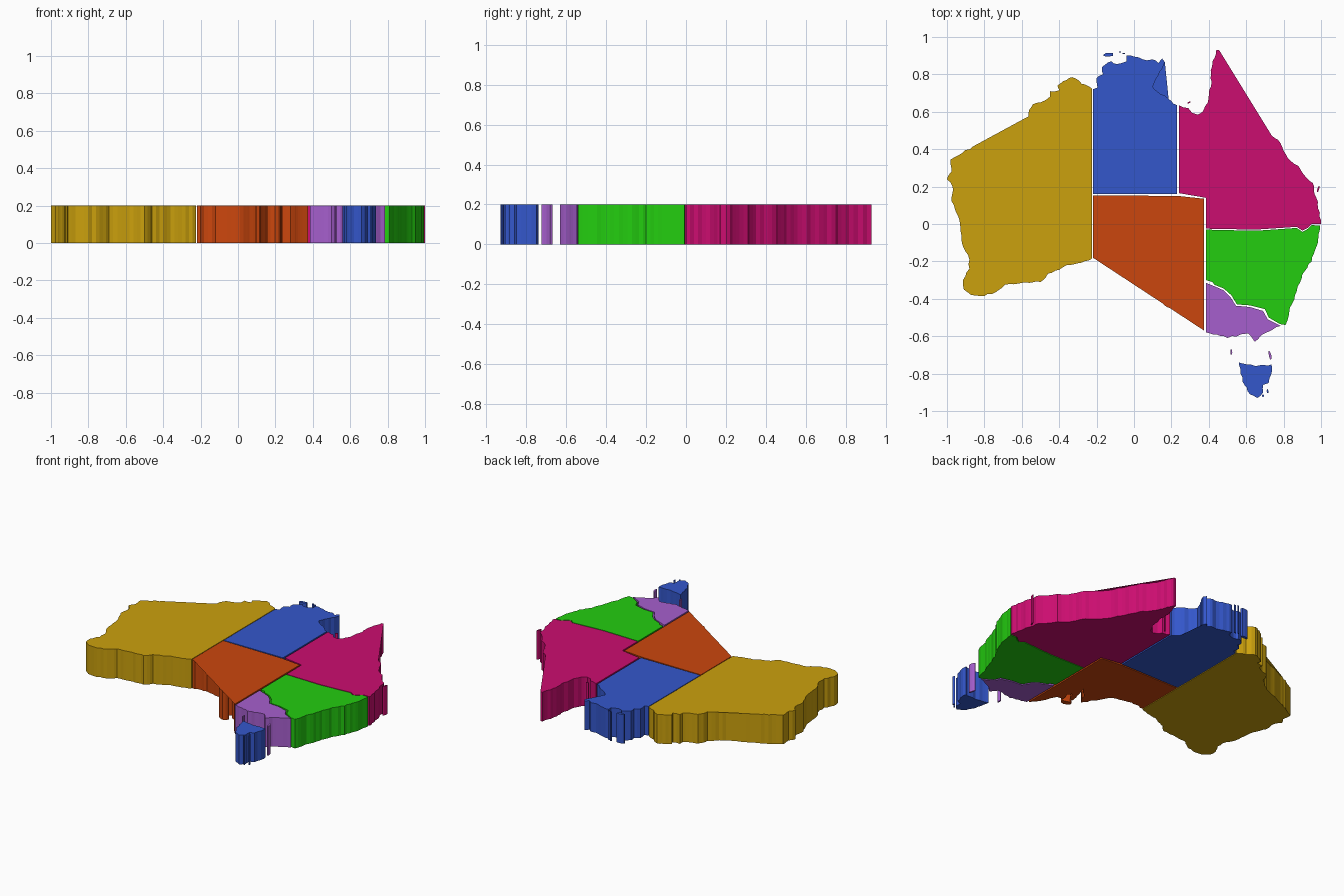
import bpy
import bmesh
import math
import random
from mathutils import Vector

random.seed(4)
HEIGHT = 0.2

cube = bpy.data.objects.get("Cube")
if cube:
    bpy.data.objects.remove(cube, do_unlink=True)


def make_material(name, red, green, blue):
    mat = bpy.data.materials.new(name)
    mat.use_nodes = True
    colour = (red, green, blue, 1)
    mat.diffuse_color = colour
    mat.node_tree.nodes["Principled BSDF"].inputs["Base Color"].default_value = colour
    return mat


GOLD = make_material("gold", .6, .355, .004)
BLUE = make_material("blue", .034, .095, .6)
MAGENTA = make_material("magenta", .6, .004, .162)
ORANGE = make_material("orange", .6, .062, .004)
GREEN = make_material("green", .017, .61, .005)
PURPLE = make_material("purple", .38, .113, .61)


def roughen(points, step=.022, amount=.005):
    """Split a shoreline into short pieces and nudge the new points sideways."""
    result = []
    for start, end in zip(points, points[1:]):
        a, b = Vector(start), Vector(end)
        count = max(1, round((b - a).length / step))
        side = Vector((a.y - b.y, b.x - a.x)).normalized()
        for i in range(count):
            nudge = random.uniform(-amount, amount) if i else 0
            result.append(a.lerp(b, i / count) + side * nudge)
    return result + [Vector(points[-1])]


def add_prism(bm, outline):
    """Extrude a closed outline into a flat-topped solid."""
    low = [bm.verts.new((p[0], p[1], 0)) for p in outline]
    high = [bm.verts.new((p[0], p[1], HEIGHT)) for p in outline]
    bm.faces.new(low)
    bm.faces.new(high)
    for i in range(len(low)):
        bm.faces.new((low[i - 1], low[i], high[i], high[i - 1]))


def add_sheet(bm, outline, z):
    """Flat cap bridging a bay, facing away from the middle of the slab."""
    face = bm.faces.new([bm.verts.new((p[0], p[1], z)) for p in outline])
    face.normal_update()
    if (face.normal.z > 0) != (z > 0):
        face.normal_flip()


def add_object(name, bm, material):
    mesh = bpy.data.meshes.new(name)
    bm.to_mesh(mesh)
    bm.free()
    mesh.materials.append(material)
    obj = bpy.data.objects.new(name, mesh)
    bpy.context.collection.objects.link(obj)
    return obj


def region(name, material, *sections):
    """Sections run in order: border is straight, coast is rough,
    roofed_bay and floored_bay are rough and bridged at top or bottom."""
    bm = bmesh.new()
    outline, sheets = [], []
    for kind, points in sections:
        line = [Vector(p) for p in points] if kind == "border" else roughen(points)
        if kind == "roofed_bay":
            sheets.append((line, HEIGHT))
        elif kind == "floored_bay":
            sheets.append((line, 0))
        for p in line:
            if not outline or (p - outline[-1]).length > .001:
                outline.append(p)
    if (outline[0] - outline[-1]).length < .001:
        outline.pop()
    add_prism(bm, outline)
    bmesh.ops.recalc_face_normals(bm, faces=bm.faces)
    for line, z in sheets:
        add_sheet(bm, line, z)
    return add_object(name, bm, material)


def islet(name, material, x, y, half_x, half_y, turn=0):
    """Small irregular island."""
    bm = bmesh.new()
    outline = []
    for i in range(9):
        angle = math.tau * i / 9
        size = random.uniform(.8, 1.1)
        p = Vector((half_x * size * math.cos(angle), half_y * size * math.sin(angle)))
        c, s = math.cos(turn), math.sin(turn)
        outline.append((x + p.x * c - p.y * s, y + p.x * s + p.y * c))
    add_prism(bm, outline)
    bmesh.ops.recalc_face_normals(bm, faces=bm.faces)
    return add_object(name, bm, material)


# Western region
region("west_region", GOLD,
       ("coast", [(-.225, .725), (-.28, .75), (-.305, .775), (-.33, .785), (-.36, .77),
                  (-.41, .74), (-.4, .715), (-.45, .71), (-.45, .68), (-.5, .65),
                  (-.54, .64), (-.56, .61), (-.565, .575)]),
       ("roofed_bay", [(-.565, .575), (-.62, .525), (-.73, .47), (-.86, .415)]),
       ("coast", [(-.86, .415), (-.98, .345), (-.975, .28), (-1, .24), (-.97, .2),
                  (-.975, .12), (-.95, .06), (-.93, 0), (-.92, -.1), (-.88, -.19),
                  (-.88, -.24), (-.915, -.3), (-.91, -.35), (-.87, -.38), (-.8, -.385),
                  (-.74, -.365), (-.69, -.325), (-.6, -.315), (-.5, -.31), (-.46, -.265),
                  (-.4, -.245), (-.36, -.22), (-.3, -.21), (-.225, -.185)]))

# Northern region with a floored eastern bay
region("north_region", BLUE,
       ("border", [(.23, .16), (-.22, .16), (-.22, .72)]),
       ("coast", [(-.22, .72), (-.195, .73), (-.2, .78), (-.165, .8), (-.17, .84),
                  (-.12, .87), (-.09, .855), (-.04, .87), (-.04, .9), (0, .895),
                  (.07, .875), (.1, .88), (.13, .86), (.15, .885), (.165, .865)]),
       ("floored_bay", [(.165, .865), (.13, .795), (.1, .735), (.14, .695), (.185, .67)]),
       ("coast", [(.185, .67), (.23, .635)]))

# North-eastern region with a pointed cape
region("north_east_region", MAGENTA,
       ("border", [(.385, .14), (.24, .165), (.24, .635)]),
       ("coast", [(.24, .635), (.29, .62), (.31, .595), (.34, .585), (.37, .605),
                  (.395, .65), (.4, .71), (.415, .76), (.41, .82), (.42, .87),
                  (.44, .93), (.455, .93)]),
       ("roofed_bay", [(.455, .93), (.49, .84), (.525, .78), (.57, .73), (.61, .645),
                       (.67, .54), (.735, .475)]),
       ("coast", [(.735, .475), (.77, .45), (.8, .39), (.84, .335), (.88, .31),
                  (.92, .25), (.955, .22), (.975, .14), (.985, .08), (1, 0)]),
       ("border", [(.95, 0), (.93, -.02), (.9, -.035), (.87, -.015), (.8, -.02),
                   (.65, -.03), (.385, -.025)]))

# Southern region with its deep gulfs under the top sheet
region("south_region", ORANGE,
       ("border", [(-.22, -.18), (-.22, .153), (.235, .15), (.375, .135), (.375, -.57)]),
       ("roofed_bay", [(.375, -.57), (.32, -.5), (.28, -.41), (.235, -.4), (.252, -.35),
                       (.233, -.32), (.21, -.37), (.178, -.38), (.218, -.23), (.17, -.28),
                       (.12, -.37), (.08, -.3), (.04, -.24), (.01, -.2), (-.06, -.18),
                       (-.12, -.165), (-.22, -.18)]))
islet("gulf_island", ORANGE, .195, -.43, .038, .02, -.2)

# Eastern region
region("east_region", GREEN,
       ("border", [(.385, -.03), (.65, -.036), (.8, -.026), (.87, -.021), (.9, -.042),
                   (.93, -.026), (.95, -.006), (.995, -.008)]),
       ("coast", [(.995, -.008), (.985, -.08), (.95, -.2), (.9, -.27), (.87, -.36),
                  (.83, -.47), (.81, -.54)]),
       ("border", [(.78, -.535), (.72, -.5), (.7, -.455), (.62, -.435), (.55, -.43),
                   (.52, -.38), (.48, -.345), (.43, -.325), (.42, -.31), (.385, -.3)]))

# South-eastern region
region("south_east_region", PURPLE,
       ("border", [(.385, -.315), (.43, -.333), (.48, -.355), (.515, -.39), (.545, -.437),
                   (.62, -.444), (.69, -.465), (.715, -.51), (.785, -.545)]),
       ("coast", [(.785, -.545), (.74, -.565), (.68, -.595), (.645, -.63), (.61, -.585),
                  (.57, -.59), (.5, -.61), (.44, -.59), (.385, -.58)]))

# Southern island
region("south_island", BLUE,
       ("coast", [(.56, -.74), (.6, -.75), (.65, -.76), (.7, -.755), (.735, -.75),
                  (.735, -.8), (.72, -.85), (.69, -.86), (.69, -.9), (.66, -.93),
                  (.62, -.91), (.59, -.86), (.57, -.8), (.56, -.74)]))

# Small islands
islet("strait_island_west", PURPLE, .52, -.685, .006, .015)
islet("strait_island_east", PURPLE, .727, -.7, .007, .025, .2)
islet("south_islet_a", BLUE, .69, -.918, .006, .006)
islet("south_islet_b", BLUE, .714, -.895, .005, .012)
islet("north_islet_a", BLUE, -.137, .905, .03, .011, .1)
islet("north_islet_b", BLUE, -.075, .92, .007, .004)
islet("north_islet_c", BLUE, -.055, .912, .008, .004)
islet("gulf_islet", MAGENTA, .295, .65, .01, .004, .4)
islet("sand_islet", MAGENTA, .985, .188, .005, .018, -.3)
